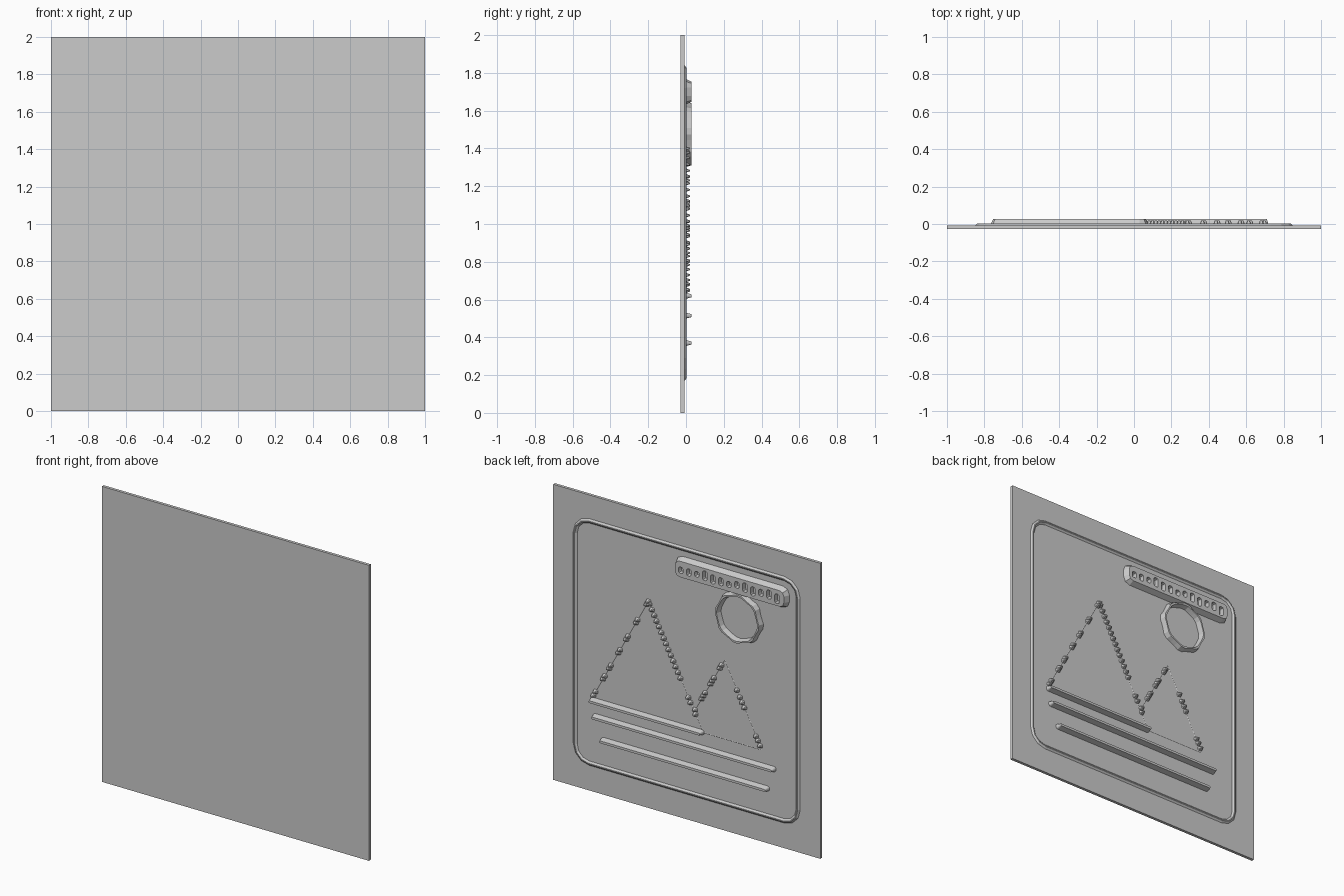
import bpy, bmesh, math, random
from mathutils import Vector

random.seed(4)
if "Cube" in bpy.data.objects:
    bpy.data.objects.remove(bpy.data.objects["Cube"], do_unlink=True)

grey = bpy.data.materials.new("plain_grey")
grey.use_nodes = True
tone = (0.6, 0.6, 0.6, 1)
grey.diffuse_color = tone
grey.node_tree.nodes["Principled BSDF"].inputs["Base Color"].default_value = tone

BACK = -0.008    # rear surface of the panel
TOP = 0.028      # height of the tallest relief
SINK = BACK - 0.004


def finish(name, bm):
    bmesh.ops.recalc_face_normals(bm, faces=bm.faces)
    mesh = bpy.data.meshes.new(name)
    bm.to_mesh(mesh)
    bm.free()
    mesh.materials.append(grey)
    obj = bpy.data.objects.new(name, mesh)
    bpy.context.scene.collection.objects.link(obj)
    return obj


def loft(bm, loops, caps=True):
    """Bridge closed (x, z) outlines, each placed at its own depth."""
    rings = [[bm.verts.new((x, y, z)) for x, z in pts] for pts, y in loops]
    pairs = list(zip(rings, rings[1:]))
    if not caps:
        pairs.append((rings[-1], rings[0]))
    for a, b in pairs:
        for i in range(len(a)):
            j = (i + 1) % len(a)
            bm.faces.new((a[i], a[j], b[j], b[i]))
    if caps:
        bm.faces.new(rings[0])
        bm.faces.new(rings[-1])


def rounded(cx, cz, hx, hz, r, steps=3):
    pts = []
    for q, (sx, sz) in enumerate(((1, 1), (-1, 1), (-1, -1), (1, -1))):
        for k in range(steps + 1):
            a = math.pi / 2 * (q + k / steps)
            pts.append((cx + sx * (hx - r) + r * math.cos(a),
                        cz + sz * (hz - r) + r * math.sin(a)))
    return pts


def pad(name, cx, cz, hx, hz, r, inset, steps=3):
    bm = bmesh.new()
    loft(bm, [(rounded(cx, cz, hx, hz, r, steps), SINK),
              (rounded(cx, cz, hx, hz, r, steps), BACK),
              (rounded(cx, cz, hx - inset, hz - inset, r - inset, steps), TOP)])
    return finish(name, bm)


# Flat square panel
bm = bmesh.new()
bmesh.ops.create_cube(bm, size=1)
for v in bm.verts:
    v.co = (v.co.x * 2, -0.018 + v.co.y * 0.02, 1 + v.co.z * 2)
finish("panel", bm)

# Low rounded border ridge
bm = bmesh.new()
loft(bm, [(rounded(0, 1.005, 0.85 - d, 0.835 - d, 0.12 - d), y)
          for d, y in ((0, SINK), (0, BACK), (0.012, 0.002),
                       (0.018, 0.002), (0.03, BACK), (0.03, SINK))], caps=False)
finish("border_ridge", bm)

# Raised label plate with a row of uneven pits
plate = pad("label_plate", -0.345, 1.70, 0.425, 0.072, 0.05, 0.018, 2)
bm = bmesh.new()
for i in range(13):
    x = 0.02 - i * 0.06
    hz = random.uniform(0.018, 0.034)
    pit = rounded(x, 1.70 + random.uniform(-0.008, 0.008), 0.017, hz, 0.012, 2)
    loft(bm, [(pit, BACK + 0.004), (pit, TOP + 0.02)])
cutter = finish("pit_cutter", bm)
cutter.hide_render = True
mod = plate.modifiers.new("pits", 'BOOLEAN')
mod.operation = 'DIFFERENCE'
mod.object = cutter
bpy.context.view_layer.objects.active = plate
bpy.ops.object.modifier_apply(modifier=mod.name)
bpy.data.objects.remove(cutter, do_unlink=True)


# Notched sun ring
def circle(r, notch):
    n = 32
    return [(-0.40 + (r - notch * (i // 2 % 2)) * math.cos(math.tau * i / n),
             1.475 + (r - notch * (i // 2 % 2)) * math.sin(math.tau * i / n))
            for i in range(n)]


bm = bmesh.new()
loft(bm, [(circle(0.175, 0.01), SINK), (circle(0.175, 0.01), BACK),
          (circle(0.165, 0.008), TOP), (circle(0.152, 0.004), TOP),
          (circle(0.143, 0.004), BACK), (circle(0.143, 0.004), SINK)], caps=False)
finish("sun_ring", bm)

# Ground bars
for name, x0, x1, z in (("ground_bar_upper", -0.13, 0.72, 0.62),
                        ("ground_bar_middle", -0.67, 0.70, 0.515),
                        ("ground_bar_lower", -0.62, 0.64, 0.37)):
    pad(name, (x0 + x1) / 2, z, (x1 - x0) / 2, 0.018, 0.016, 0.010)


# Broken slope lines: faint ridge with pointed beads on some stretches
def slope(name, start, end, beads):
    a, b = Vector(start), Vector(end)
    d = (b - a).normalized() * 0.009
    bm = bmesh.new()
    n = Vector((-d.y, d.x))
    loft(bm, [([a - n, b - n, b + n, a + n], SINK),
              ([a, b, b, a], BACK + 0.002)])
    for t in beads:
        c = a.lerp(b, t)
        loft(bm, [(rounded(c.x, c.y, 0.017, 0.014, 0.006, 1), SINK),
                  (rounded(c.x, c.y, 0.017, 0.014, 0.006, 1), BACK),
                  (rounded(c.x, c.y, 0.006, 0.004, 0.002, 1), 0.02)])
    finish(name, bm)


left_run = [0.03, 0.07, 0.2, 0.23, 0.31, 0.34, 0.47, 0.5, 0.61, 0.64, 0.78, 0.81, 0.97, 1]
right_run = [0.02 + 0.044 * i for i in range(14)] + [0.74, 0.78, 0.87]
slope("tall_peak_left_slope", (0.71, 0.63), (0.285, 1.40), left_run)
slope("tall_peak_right_slope", (0.285, 1.40), (-0.12, 0.63), right_run)
slope("short_peak_left_slope", (-0.065, 0.76), (-0.285, 1.155),
      [0, 0.22, 0.28, 0.34, 0.52, 0.58, 0.64, 0.84, 0.9])
slope("short_peak_right_slope", (-0.285, 1.155), (-0.56, 0.63),
      [0.34, 0.42, 0.48, 0.54, 0.86, 0.91, 0.97])
slope("short_peak_base", (-0.12, 0.62), (-0.56, 0.62), [])
